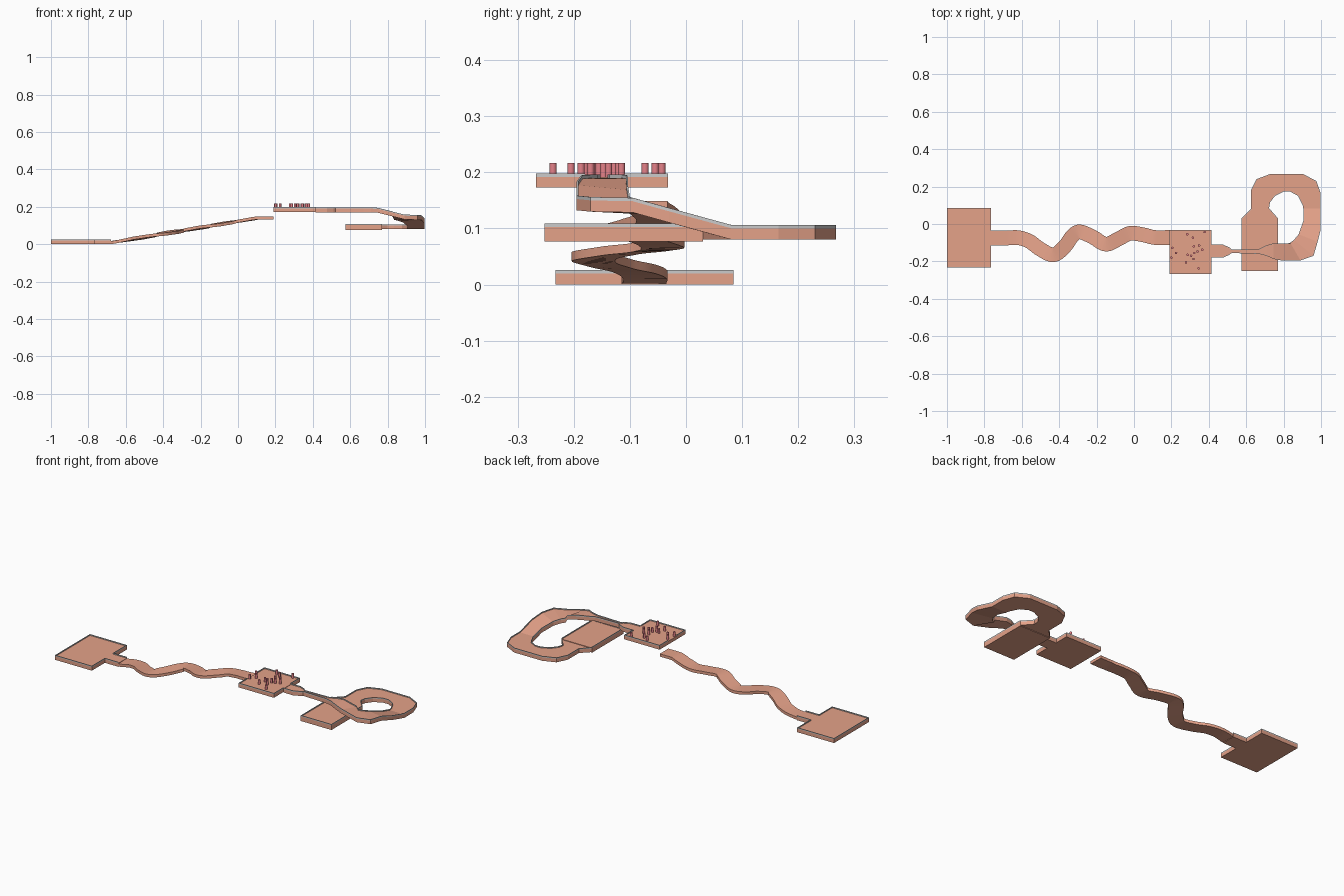
import bpy
from mathutils import Vector

if "Cube" in bpy.data.objects:
    bpy.data.objects.remove(bpy.data.objects["Cube"])


def material(name, rgb):
    m = bpy.data.materials.new(name)
    m.diffuse_color = (*rgb, 1)
    m.use_nodes = True
    m.node_tree.nodes["Principled BSDF"].inputs["Base Color"].default_value = m.diffuse_color
    return m


SALMON = material("salmon", (0.78, 0.36, 0.25))
PINK = material("pink", (0.78, 0.22, 0.25))


def make(name, verts, faces, mat=None, smooth=False):
    me = bpy.data.meshes.new(name)
    me.from_pydata(verts, [], faces)
    ob = bpy.data.objects.new(name, me)
    bpy.context.collection.objects.link(ob)
    if mat:
        me.materials.append(mat)
    if smooth:
        bpy.context.view_layer.objects.active = ob
        ob.select_set(True)
        bpy.ops.object.shade_smooth_by_angle()
        ob.select_set(False)
    return ob


def slab(name, outline, z0, z1):
    """Flat plate from a counter-clockwise outline."""
    n = len(outline)
    v = [(x, y, z) for z in (z0, z1) for x, y in outline]
    f = [list(range(n))[::-1], list(range(n, 2 * n))]
    f += [(i, (i + 1) % n, n + (i + 1) % n, n + i) for i in range(n)]
    return make(name, v, f, SALMON)


def sweep(name, rings, mat=None, smooth=False):
    """Join four-point sections [left top, left low, right low, right top]."""
    v = [p for r in rings for p in r]
    f = []
    for i in range(len(rings) - 1):
        a, b = 4 * i, 4 * i + 4
        f += [(a + k, a + (k + 1) % 4, b + (k + 1) % 4, b + k) for k in range(4)]
    e = len(v) - 4
    f += [(3, 2, 1, 0), (e, e + 1, e + 2, e + 3)]
    return make(name, v, f, mat, smooth)


def track(name, left, right, t, smooth=False):
    d = Vector((0, 0, t))
    rings = [(l, l - d, r - d, r) for l, r in zip(left, right)]
    return sweep(name, rings, SALMON, smooth)


def rim(name, pts, h=0.006, t=0.003):
    """Thin grey wall standing on the left side of a path."""
    pts = [Vector(p) for p in pts]
    rings = []
    for i, p in enumerate(pts):
        dirs = []
        for a, b in ((i - 1, i), (i, i + 1)):
            if a >= 0 and b < len(pts):
                q = pts[b] - pts[a]
                dirs.append(Vector((-q.y, q.x, 0)).normalized())
        n = sum(dirs, Vector()).normalized()
        n *= t / max(0.5, n.dot(dirs[0]))
        up = Vector((0, 0, h))
        rings.append((p + n + up, p + n, p, p + up))
    return sweep(name, rings)


def at(pts, z):
    return [Vector((x, y, z)) for x, y in pts]


# start platform with its exit tongue
start = [(-0.68, -0.035), (-0.765, -0.035), (-0.765, 0.085), (-1, 0.085),
         (-1, -0.233), (-0.765, -0.233), (-0.765, -0.115), (-0.68, -0.115)]
slab("start_platform", start, 0, 0.02)
rim("start_rim", at(start, 0.02))

# winding ramp: smooth centre line swept with a constant width
ctrl = [Vector(p) for p in (
    (-0.68, -0.075), (-0.62, -0.073), (-0.56, -0.092), (-0.5, -0.135),
    (-0.43, -0.165), (-0.37, -0.12), (-0.33, -0.065), (-0.29, -0.042),
    (-0.22, -0.07), (-0.15, -0.108), (-0.08, -0.078), (-0.02, -0.05),
    (0.05, -0.058), (0.11, -0.072), (0.19, -0.072))]
ext = [2 * ctrl[0] - ctrl[1]] + ctrl + [2 * ctrl[-1] - ctrl[-2]]
line = []
for i in range(len(ctrl) - 1):
    a, b, c, d = ext[i:i + 4]
    for k in range(6):
        t = k / 6
        line.append(0.5 * (2 * b + (c - a) * t + (2 * a - 5 * b + 4 * c - d) * t * t
                           + (3 * b - a - 3 * c + d) * t ** 3))
line.append(ctrl[-1])
left, right = [], []
for i, p in enumerate(line):
    q = line[min(i + 1, len(line) - 1)] - line[max(i - 1, 0)]
    n = Vector((-q.y, q.x)).normalized() * 0.039
    z = 0.018 + 0.131 * min(1, max(0, (p.x + 0.67) / 0.78))
    left.append(Vector((p.x + n.x, p.y + n.y, z)))
    right.append(Vector((p.x - n.x, p.y - n.y, z)))
track("winding_ramp", left, right, 0.016, True)

# pin platform
mid = [(0.415, -0.11), (0.415, -0.032), (0.19, -0.032), (0.19, -0.267),
       (0.415, -0.267), (0.415, -0.18)]
slab("pin_platform", mid, 0.173, 0.192)
rim("pin_platform_rim_back", at(mid[:3] + [(0.19, -0.11)], 0.192))
rim("pin_platform_rim_front", at([(0.19, -0.19)] + mid[3:], 0.192))

# scattered pins
pins = [(0.285, -0.055), (0.378, -0.043), (0.315, -0.073), (0.205, -0.128),
        (0.348, -0.115), (0.225, -0.155), (0.365, -0.138), (0.32, -0.12),
        (0.287, -0.165), (0.2, -0.18), (0.322, -0.155), (0.34, -0.147),
        (0.305, -0.17), (0.318, -0.187), (0.278, -0.205), (0.345, -0.237)]
for x, y in pins:
    bpy.ops.mesh.primitive_cylinder_add(vertices=16, radius=0.0065, depth=0.027,
                                        location=(x, y, 0.2035))
    ob = bpy.context.object
    ob.name = "pin"
    ob.data.materials.append(PINK)
    bpy.ops.object.shade_smooth_by_angle()


# narrow beam widening into the descending loop
def height(x, y):
    zx = 0.19 - 0.04 * min(1, max(0, (x - 0.74) / 0.16))
    zy = 0.15 - 0.05 * min(1, (y + 0.1) / 0.18)
    return zx if y < -0.1 else min(zx, zy)


upper = [((0.415, -0.11), (0.415, -0.18)), ((0.475, -0.11), (0.475, -0.18)),
         ((0.51, -0.125), (0.51, -0.165)), ((0.522, -0.137), (0.522, -0.155)),
         ((0.67, -0.133), (0.67, -0.16)), ((0.71, -0.113), (0.71, -0.17)),
         ((0.745, -0.104), (0.745, -0.187)), ((0.825, -0.103), (0.79, -0.195)),
         ((0.835, -0.1), (0.89, -0.195)), ((0.855, -0.085), (0.96, -0.17)),
         ((0.88, -0.055), (0.982, -0.095)), ((0.905, 0.015), (0.998, -0.03)),
         ((0.905, 0.082), (0.998, 0.082))]
lower = [((0.902, 0.1), (0.998, 0.165)), ((0.877, 0.15), (0.975, 0.23)),
         ((0.835, 0.173), (0.905, 0.267)), ((0.8, 0.173), (0.727, 0.267)),
         ((0.754, 0.15), (0.655, 0.24)), ((0.727, 0.115), (0.625, 0.18)),
         ((0.722, 0.085), (0.625, 0.08)), ((0.77, 0.03), (0.575, 0.03))]
inner, outer = [[Vector((*p[s], height(*p[s]))) for p in upper]
                + at([p[s] for p in lower], 0.1) for s in (0, 1)]
track("loop_track", inner, outer, 0.02)
rim("loop_inner_rim", [p for p in inner][::-1])
rim("loop_outer_rim", outer)

# finish platform
end = [(0.575, 0.03), (0.575, -0.252), (0.77, -0.252), (0.77, 0.03)]
slab("finish_platform", end, 0.077, 0.103)
rim("finish_rim", at(end, 0.103))
